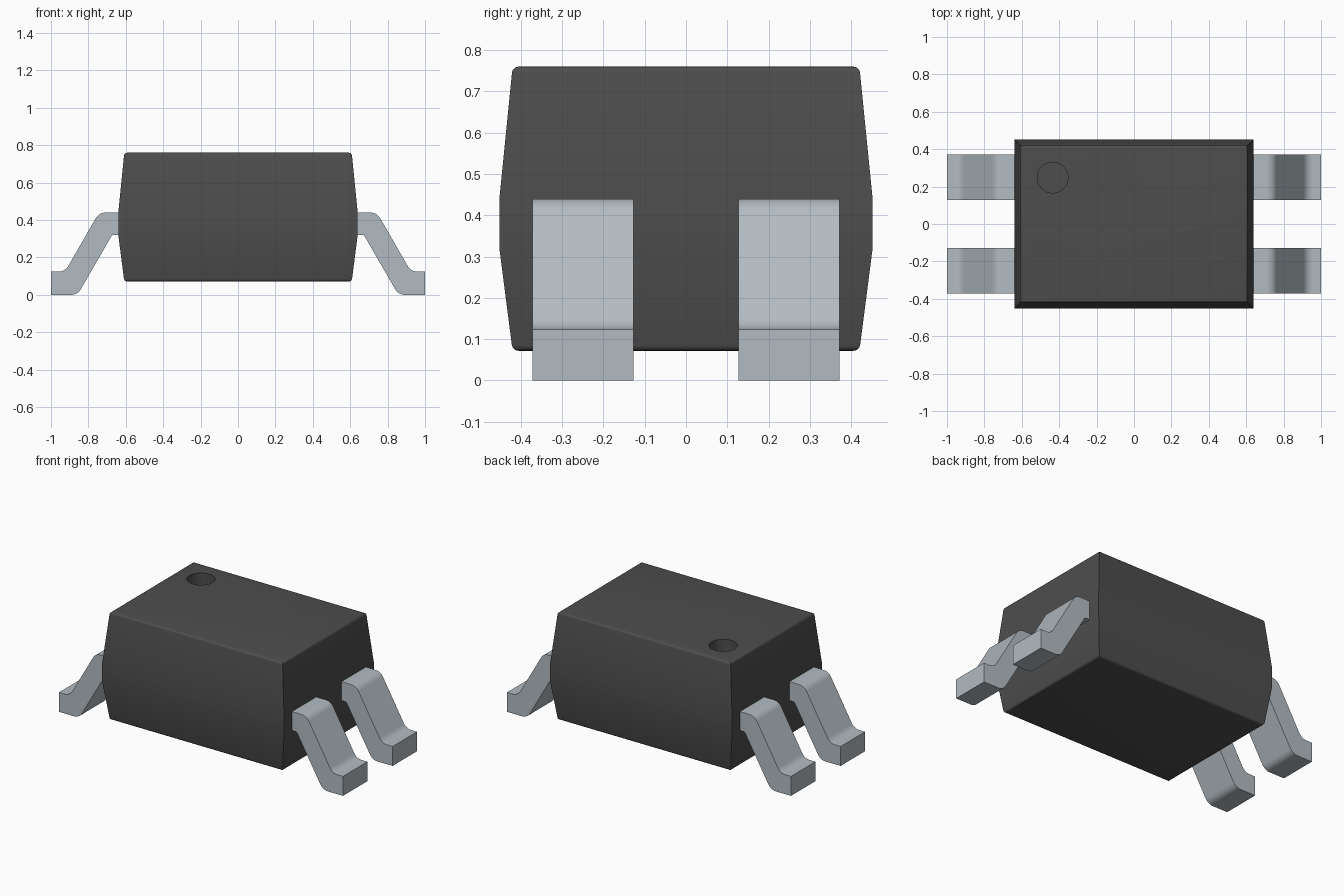
import bpy, bmesh, math
from mathutils import Vector

cube = bpy.data.objects.get("Cube")
if cube:
    bpy.data.objects.remove(cube, do_unlink=True)


def material(name, rgb):
    mat = bpy.data.materials.new(name)
    mat.use_nodes = True
    mat.diffuse_color = (*rgb, 1)
    mat.node_tree.nodes["Principled BSDF"].inputs["Base Color"].default_value = (*rgb, 1)
    return mat


def make_object(name, bm, mat):
    bmesh.ops.recalc_face_normals(bm, faces=bm.faces[:])
    mesh = bpy.data.meshes.new(name)
    bm.to_mesh(mesh)
    bm.free()
    obj = bpy.data.objects.new(name, mesh)
    bpy.context.collection.objects.link(obj)
    mesh.materials.append(mat)
    return obj


def activate(obj):
    bpy.ops.object.select_all(action='DESELECT')
    obj.select_set(True)
    bpy.context.view_layer.objects.active = obj


def smooth(obj):
    activate(obj)
    bpy.ops.object.shade_smooth_by_angle(angle=math.radians(30))


def rounded(points, steps=6):
    """Round the corners of a closed outline of (x, z, radius)."""
    out = []
    for i, (x, z, r) in enumerate(points):
        p = Vector((x, z))
        if r == 0:
            out.append(p)
            continue
        a = (Vector(points[i - 1][:2]) - p).normalized()
        b = (Vector(points[(i + 1) % len(points)][:2]) - p).normalized()
        half = a.angle(b) / 2
        centre = p + (a + b).normalized() * r / math.sin(half)
        start = p + a * r / math.tan(half) - centre
        end = p + b * r / math.tan(half) - centre
        sweep = start.angle(end)
        for k in range(steps + 1):
            t = k / steps
            out.append(centre + (start * math.sin((1 - t) * sweep)
                                 + end * math.sin(t * sweep)) / math.sin(sweep))
    return out


black = material("charcoal plastic", (0.075, 0.075, 0.075))
metal = material("tinned metal", (0.45, 0.50, 0.535))

# Package body: drafted above and below a straight middle band
top, bottom = 0.76, 0.072
levels = [(bottom, 0.608, 0.42), (0.32, 0.64, 0.452), (0.44, 0.64, 0.452), (top, 0.608, 0.42)]
bm = bmesh.new()
rings = [[bm.verts.new((sx * x, sy * y, z)) for sx, sy in ((-1, -1), (1, -1), (1, 1), (-1, 1))]
         for z, x, y in levels]
for low, high in zip(rings, rings[1:]):
    for i in range(4):
        j = (i + 1) % 4
        bm.faces.new((low[i], low[j], high[j], high[i]))
caps = [bm.faces.new(rings[0]), bm.faces.new(rings[-1])]
rims = [e for f in caps for e in f.edges]
bmesh.ops.bevel(bm, geom=rims, offset=0.014, segments=4, profile=0.5, affect='EDGES')
body = make_object("package_body", bm, black)

# Round pin-one recess in the top
depth = 0.1
bm = bmesh.new()
bmesh.ops.create_cone(bm, cap_ends=True, segments=48, radius1=0.082, radius2=0.082, depth=2 * depth)
bmesh.ops.translate(bm, verts=bm.verts[:], vec=(-0.435, 0.248, top))
cutter = make_object("recess_cutter", bm, black)
cutter.hide_render = True
cut = body.modifiers.new("recess", 'BOOLEAN')
cut.operation = 'DIFFERENCE'
cut.solver = 'EXACT'
cut.object = cutter
activate(body)
bpy.ops.object.modifier_apply(modifier=cut.name)
bpy.data.objects.remove(cutter, do_unlink=True)
smooth(body)

# Gull-wing leads: one bent strip mirrored to all four places
outline = rounded([(0.62, 0.32, 0), (0.673, 0.32, 0.015), (0.858, 0, 0.06), (1, 0, 0),
                   (1, 0.124, 0), (0.925, 0.124, 0.06), (0.743, 0.44, 0.06), (0.62, 0.44, 0)])
bm = bmesh.new()
side = bm.faces.new([bm.verts.new((p.x, 0.127, p.y)) for p in outline])
strip = bmesh.ops.extrude_face_region(bm, geom=[side])["geom"]
bmesh.ops.translate(bm, verts=[v for v in strip if isinstance(v, bmesh.types.BMVert)],
                    vec=(0, 0.245, 0))
leads = make_object("leads", bm, metal)
mirror = leads.modifiers.new("four_leads", 'MIRROR')
mirror.use_axis = (True, True, False)
mirror.use_clip = False
mirror.use_mirror_merge = False
activate(leads)
bpy.ops.object.modifier_apply(modifier=mirror.name)
smooth(leads)
